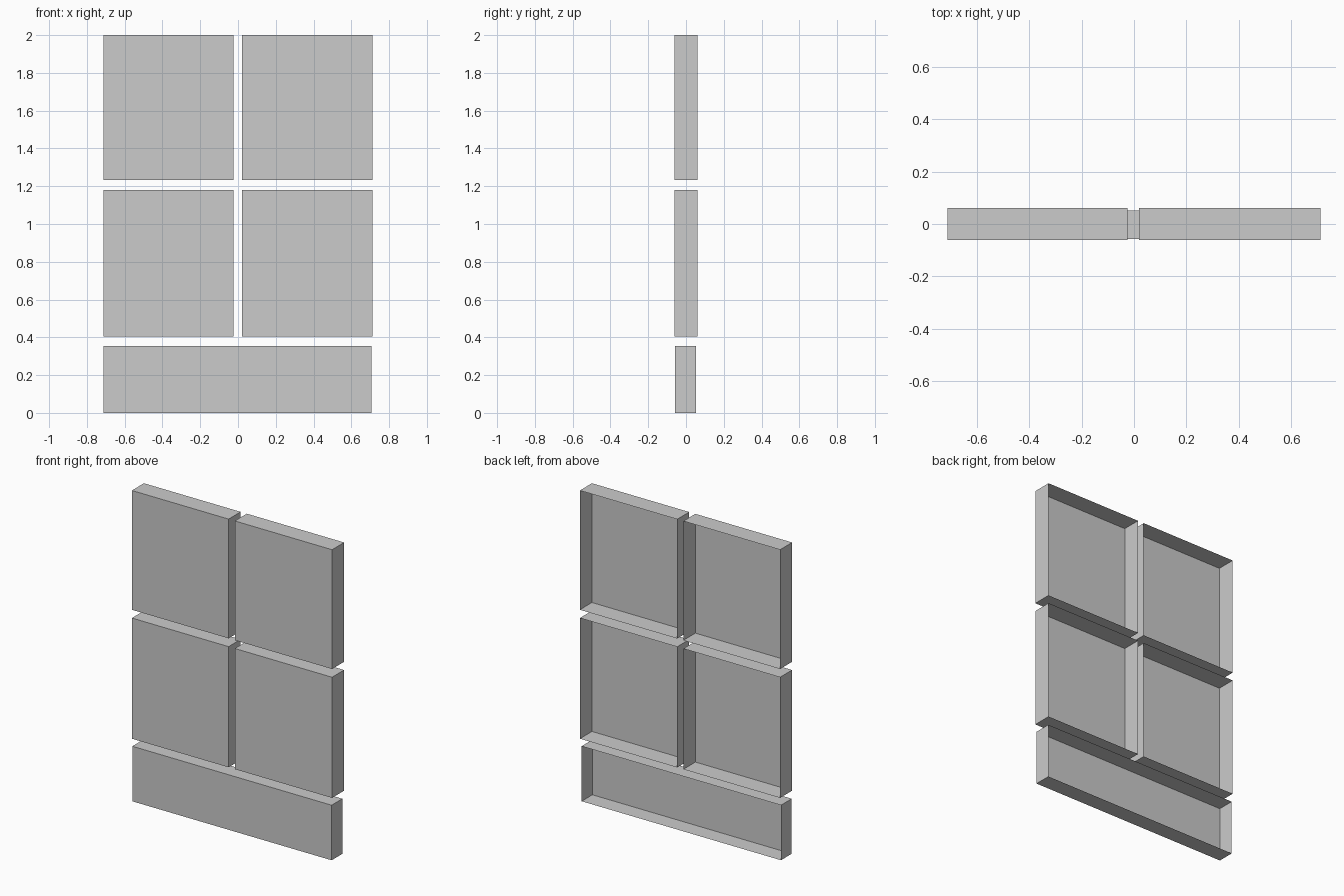
import bpy
import bmesh

if "Cube" in bpy.data.objects:
    bpy.data.objects.remove(bpy.data.objects["Cube"])


def open_tray(name, x, y, z):
    """Thin box from (min, max) ranges, left open at the back (+y)."""
    bm = bmesh.new()
    bmesh.ops.create_cube(bm, size=1)
    back = [f for f in bm.faces if f.normal.y > 0.9]
    bmesh.ops.delete(bm, geom=back, context='FACES_ONLY')
    for v in bm.verts:
        v.co = [r[0] if c < 0 else r[1] for c, r in zip(v.co, (x, y, z))]
    mesh = bpy.data.meshes.new(name)
    bm.to_mesh(mesh)
    bm.free()
    obj = bpy.data.objects.new(name, mesh)
    bpy.context.collection.objects.link(obj)
    return obj


columns = {"left": (-0.712, -0.024), "right": (0.02, 0.712)}
rows = {"upper": (1.233, 2.0), "middle": (0.404, 1.18)}

# Four large panels in a two by two grid
for row, z in rows.items():
    for side, x in columns.items():
        open_tray(f"{row}_{side}_panel", x, (-0.061, 0.061), z)

# Wide, slightly shallower base panel
open_tray("base_panel", (-0.712, 0.706), (-0.057, 0.052), (0.0, 0.354))
